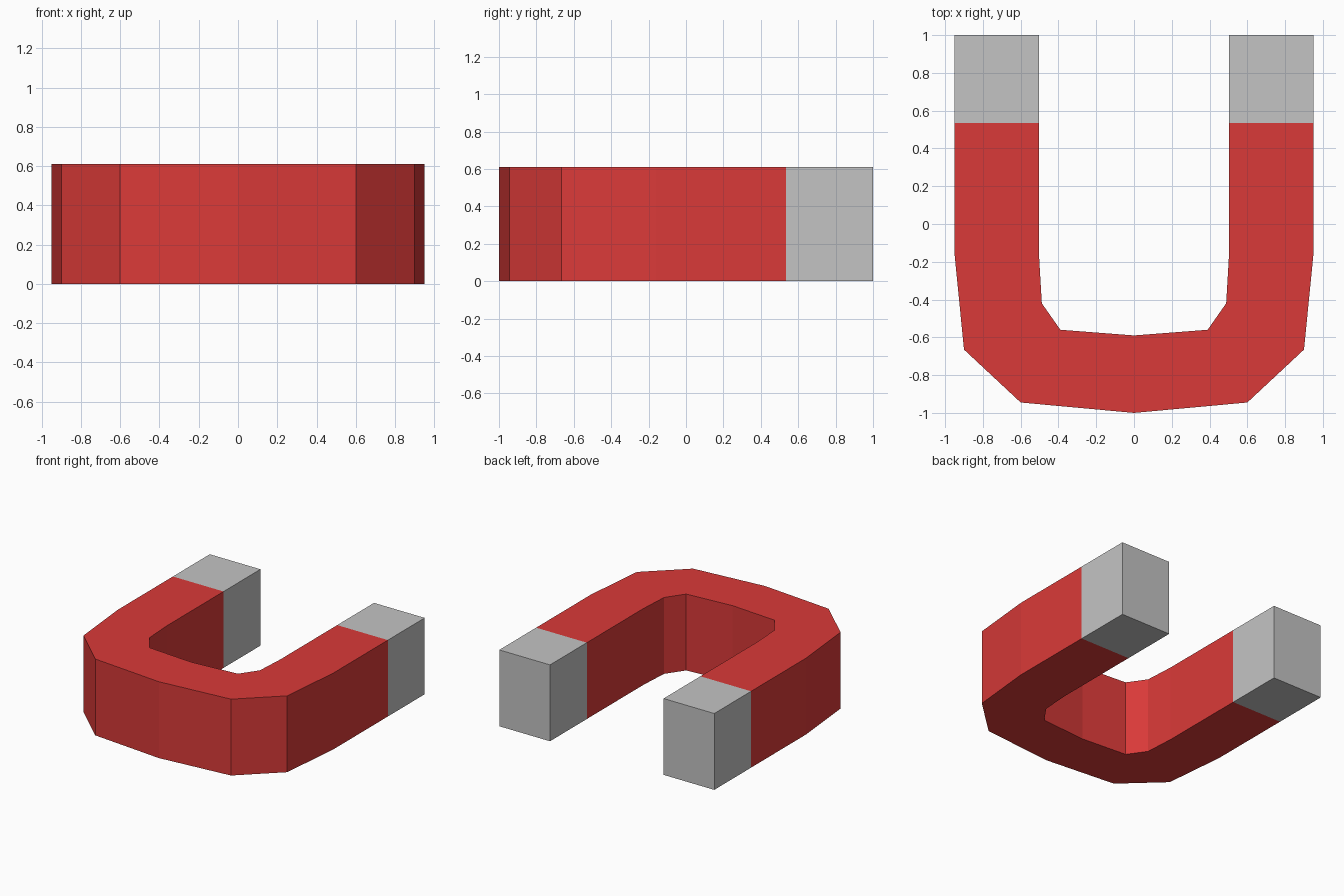
import bpy, bmesh

if "Cube" in bpy.data.objects:
    bpy.data.objects.remove(bpy.data.objects["Cube"])

HEIGHT = 0.61


def material(name, rgb):
    m = bpy.data.materials.new(name)
    m.diffuse_color = (*rgb, 1)
    m.use_nodes = True
    m.node_tree.nodes["Principled BSDF"].inputs["Base Color"].default_value = m.diffuse_color
    return m


red = material("red paint", (0.70, 0.042, 0.040))
steel = material("bare steel", (0.55, 0.55, 0.55))


def band(name, stations, mat, cap_end=False):
    """Sweep a rectangular section through (outer, inner) station pairs."""
    bm = bmesh.new()
    rings = [[bm.verts.new((*p, z)) for p, z in
              ((outer, 0), (outer, HEIGHT), (inner, HEIGHT), (inner, 0))]
             for outer, inner in stations]
    for a, b in zip(rings, rings[1:]):
        for i in range(4):
            j = (i + 1) % 4
            bm.faces.new((a[i], b[i], b[j], a[j]))
    if cap_end:
        bm.faces.new(rings[-1][::-1])
    # orient outward: the first side quad is the outer wall
    bm.normal_update()
    first = bm.faces[:][0]
    centre = sum((v.co for v in rings[0] + rings[1]), first.normal * 0) / 8
    if first.normal.dot(first.calc_center_median() - centre) < 0:
        bmesh.ops.reverse_faces(bm, faces=bm.faces[:])
    if cap_end:
        cap = bm.faces[:][-1]
        cap.normal_update()
        if cap.normal.y < 0:
            cap.normal_flip()
    mesh = bpy.data.meshes.new(name)
    bm.to_mesh(mesh)
    bm.free()
    mesh.materials.append(mat)
    obj = bpy.data.objects.new(name, mesh)
    bpy.context.collection.objects.link(obj)
    return obj


def mirrored(stations):
    return [((-o[0], o[1]), (-i[0], i[1])) for o, i in stations]


# Right half of the horseshoe, from the middle of the bend to the joint
half = [((0, -1.0), (0, -0.59)),
        ((0.60, -0.945), (0.39, -0.56)),
        ((0.90, -0.665), (0.488, -0.42)),
        ((0.95, -0.16), (0.502, -0.18)),
        ((0.95, 0.535), (0.502, 0.535))]
tip = [half[-1], ((0.95, 1.0), (0.502, 1.0))]

# Painted U-shaped body, then the two bare pole tips
band("magnet_body", mirrored(half)[:0:-1] + half, red)
band("right_pole_tip", tip, steel, cap_end=True)
band("left_pole_tip", mirrored(tip), steel, cap_end=True)
